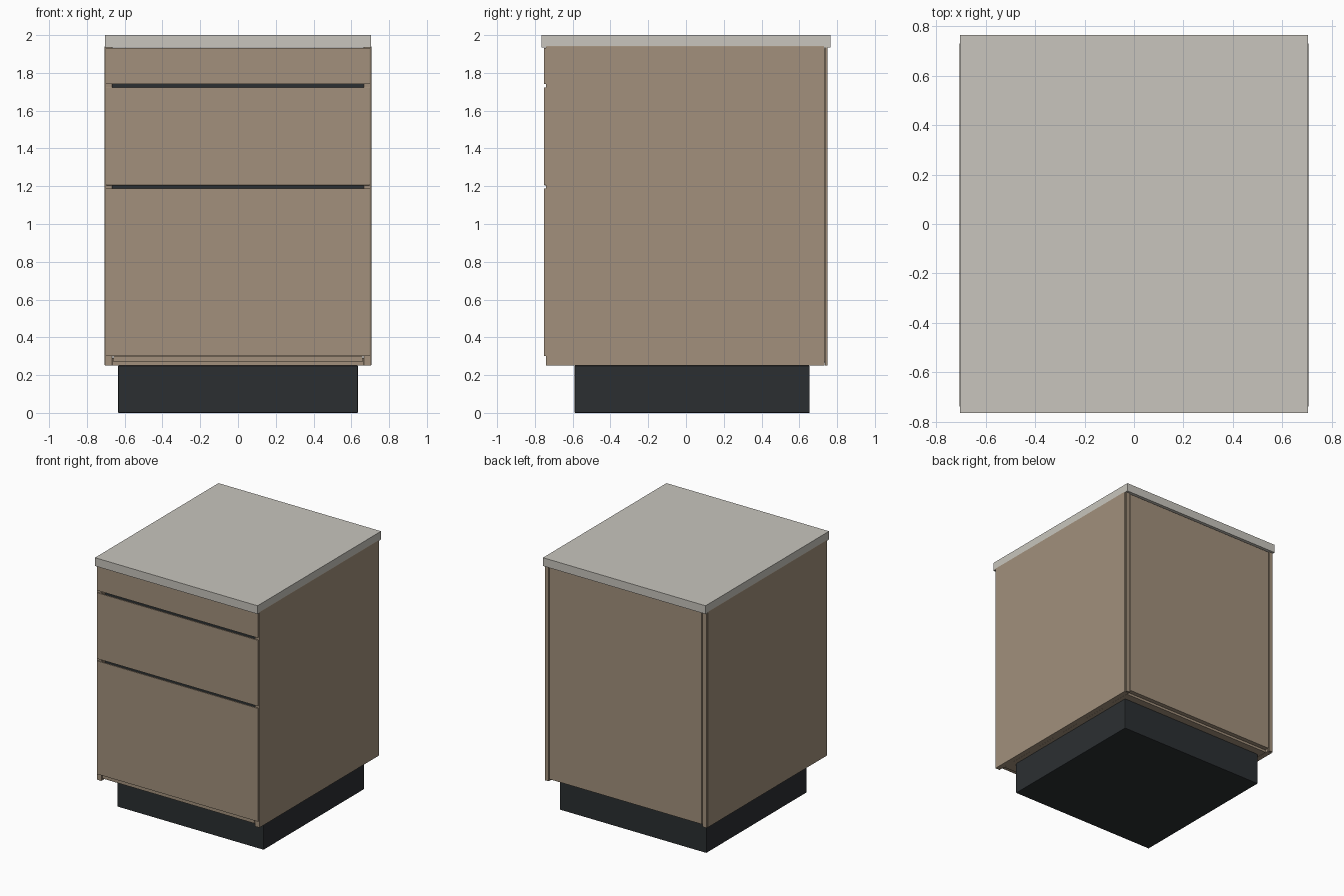
import bpy, bmesh

if "Cube" in bpy.data.objects:
    bpy.data.objects.remove(bpy.data.objects["Cube"])


def material(name, rgb):
    m = bpy.data.materials.new(name)
    m.diffuse_color = (*rgb, 1)
    m.use_nodes = True
    m.node_tree.nodes["Principled BSDF"].inputs["Base Color"].default_value = m.diffuse_color
    return m


WOOD = material("wood", (0.36, 0.28, 0.20))
STONE = material("stone", (0.58, 0.56, 0.51))
DARK = material("dark", (0.024, 0.028, 0.031))


def box(name, x, y, z, mat, bevel=0.0):
    """Box from (min, max) ranges, with an optional small edge bevel."""
    bm = bmesh.new()
    bmesh.ops.create_cube(bm, size=1)
    for v in bm.verts:
        for i, (a, b) in enumerate((x, y, z)):
            v.co[i] = b if v.co[i] > 0 else a
    mesh = bpy.data.meshes.new(name)
    bm.to_mesh(mesh)
    bm.free()
    mesh.materials.append(mat)
    ob = bpy.data.objects.new(name, mesh)
    bpy.context.collection.objects.link(ob)
    if bevel:
        mod = ob.modifiers.new("bevel", 'BEVEL')
        mod.width = bevel
        mod.segments = 2
    return ob


# Worktop and recessed plinth
box("worktop", (-0.705, 0.705), (-0.765, 0.765), (1.935, 2.0), STONE)
box("plinth", (-0.635, 0.635), (-0.59, 0.655), (0, 0.25), DARK, 0.004)

# Side panels and the narrow rear strips, mirrored across x
for ob in (
    box("side_panels", (0.665, 0.7055), (-0.742, 0.733), (0.25, 1.943), WOOD, 0.003),
    box("rear_strips", (0.668, 0.701), (0.735, 0.749), (0.25, 1.935), WOOD, 0.002),
):
    ob.modifiers.new("mirror", 'MIRROR')

# Carcass back and floor
box("back_panel", (-0.66, 0.66), (0.712, 0.748), (0.268, 1.93), WOOD, 0.002)
box("floor_panel", (-0.664, 0.664), (-0.69, 0.71), (0.252, 0.29), WOOD)
box("floor_front_rail", (-0.66, 0.66), (-0.738, -0.70), (0.27, 0.298), WOOD, 0.002)

# Drawer fronts overlaying the side panels
for name, z in (("top", (1.74, 1.933)), ("middle", (1.205, 1.722)),
                ("bottom", (0.30, 1.188))):
    box(name + "_drawer_front", (-0.698, 0.698), (-0.751, -0.741), z, WOOD, 0.001)

# Dark finger-grip channels behind the two gaps: back wall plus two lips
for name, z in (("upper", 1.731), ("lower", 1.196)):
    x = (-0.665, 0.665)
    box(name + "_grip_back", x, (-0.70, -0.69), (z - 0.05, z + 0.03), DARK)
    box(name + "_grip_top", x, (-0.74, -0.69), (z + 0.014, z + 0.03), DARK)
    box(name + "_grip_bottom", x, (-0.74, -0.69), (z - 0.05, z - 0.036), DARK)
